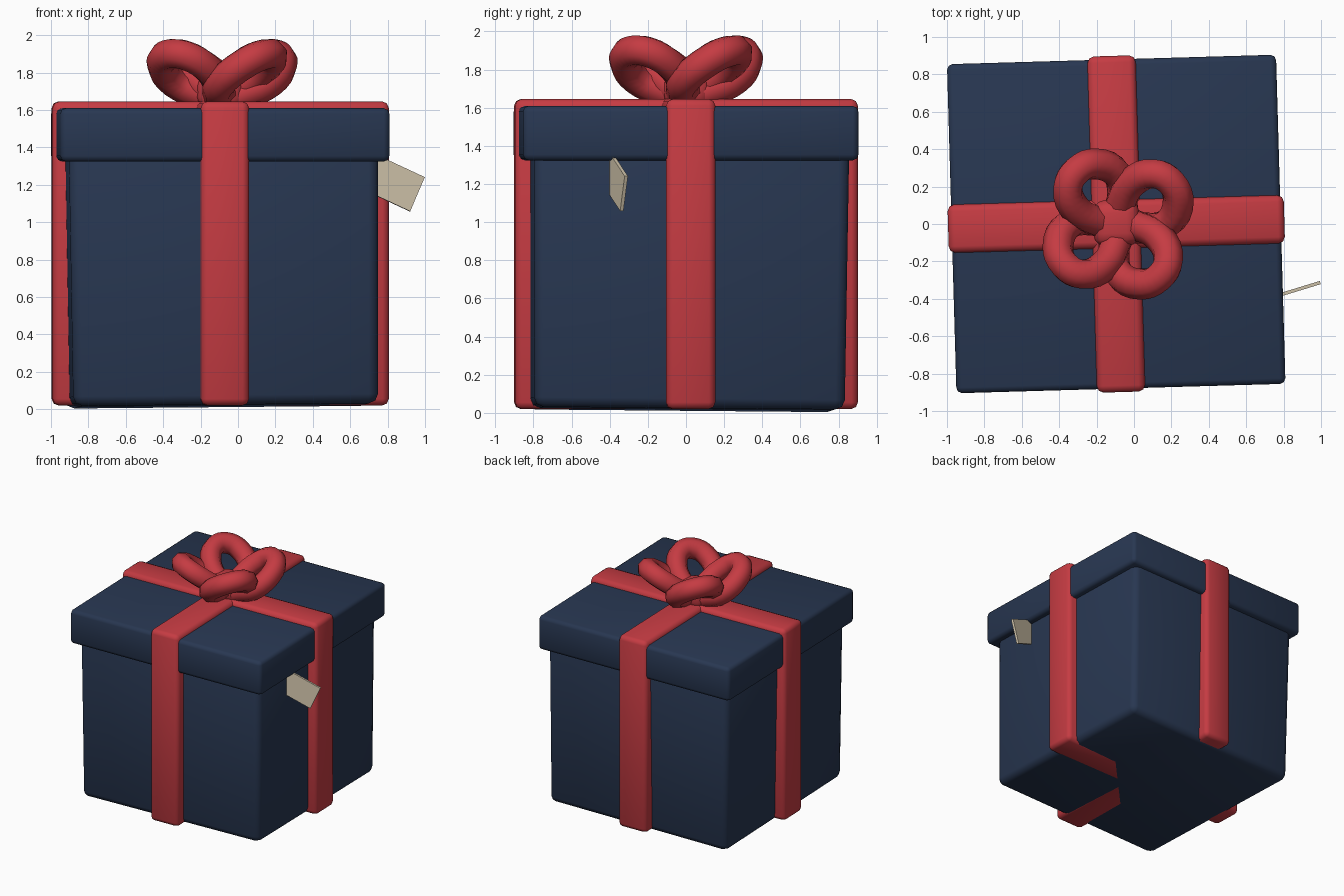
import bpy, bmesh, math
from mathutils import Vector

cube = bpy.data.objects.get("Cube")
if cube:
    bpy.data.objects.remove(cube, do_unlink=True)


def material(name, rgb):
    m = bpy.data.materials.new(name)
    m.use_nodes = True
    color = (*rgb, 1.0)
    m.diffuse_color = color
    m.node_tree.nodes["Principled BSDF"].inputs["Base Color"].default_value = color
    return m


navy = material("navy card", (0.021, 0.038, 0.083))
red = material("red ribbon", (0.56, 0.044, 0.055))
beige = material("beige paper", (0.70, 0.61, 0.45))

CENTER_X = -0.095
TURN = math.radians(1.65)


def finish(obj, mat, angle):
    obj.data.materials.clear()
    obj.data.materials.append(mat)
    for other in bpy.context.selected_objects:
        other.select_set(False)
    obj.select_set(True)
    bpy.context.view_layer.objects.active = obj
    bpy.ops.object.shade_smooth_by_angle(angle=math.radians(angle))


def block(name, size, loc, rot, mat, bevel=0.0, segments=2, taper=1.0):
    """Bevelled box; taper scales its bottom face."""
    bm = bmesh.new()
    bmesh.ops.create_cube(bm, size=1.0)
    for v in bm.verts:
        if v.co.z < 0:
            v.co.x *= taper
            v.co.y *= taper
        v.co = Vector(a * b for a, b in zip(v.co, size))
    if bevel:
        bmesh.ops.bevel(bm, geom=bm.edges[:], offset=bevel, segments=segments,
                        profile=0.5, affect='EDGES')
    mesh = bpy.data.meshes.new(name)
    bm.to_mesh(mesh)
    bm.free()
    obj = bpy.data.objects.new(name, mesh)
    obj.location = loc
    obj.rotation_euler = rot
    bpy.context.collection.objects.link(obj)
    finish(obj, mat, 50)


# Box body, leaning very slightly, and its lid
LEAN = 0.009
block("box_body", (1.655, 1.655, 1.5), (CENTER_X, 0.002, 0.768), (-LEAN, -LEAN, TURN),
      navy, bevel=0.05, taper=0.985)
block("box_lid", (1.76, 1.76, 0.285), (CENTER_X, 0, 1.467), (0, 0, TURN),
      navy, bevel=0.03)

# Two crossing ribbon bands
for name, extra in (("ribbon_across", 0), ("ribbon_front_to_back", math.pi / 2)):
    block(name, (1.798, 0.258, 1.625), (CENTER_X, 0, 0.833), (0, 0, TURN + extra),
          red, bevel=0.035)

# Bow knot
block("bow_knot", (0.25, 0.25, 0.2), (CENTER_X, 0.005, 1.7), (0, 0, TURN),
      red, bevel=0.07, segments=3)

# Bow loops: one tilted, twisted teardrop of tube, repeated around the knot
path = [(0.02, 0.03), (0.08, 0.08), (0.2, 0.13), (0.32, 0.09), (0.36, 0.0),
        (0.33, -0.1), (0.2, -0.16), (0.08, -0.09), (0.02, -0.03)]


def bow_loop(name, angle):
    curve = bpy.data.curves.new(name + "_path", 'CURVE')
    curve.dimensions = '3D'
    curve.bevel_depth = 0.083
    curve.bevel_resolution = 2
    curve.resolution_u = 4
    spline = curve.splines.new('BEZIER')
    spline.bezier_points.add(len(path) - 1)
    spline.use_cyclic_u = True
    for point, (u, v) in zip(spline.bezier_points, path):
        point.co = (u, v, 1.655 + u * 0.67 + v * 0.25)
        point.handle_left_type = point.handle_right_type = 'AUTO'
    temp = bpy.data.objects.new(name + "_temp", curve)
    bpy.context.collection.objects.link(temp)
    bpy.context.view_layer.update()
    graph = bpy.context.evaluated_depsgraph_get()
    mesh = bpy.data.meshes.new_from_object(temp.evaluated_get(graph))
    bpy.data.objects.remove(temp, do_unlink=True)
    obj = bpy.data.objects.new(name, mesh)
    obj.location = (CENTER_X + 0.01, 0, 0)
    obj.rotation_euler = (0, 0, angle)
    bpy.context.collection.objects.link(obj)
    finish(obj, red, 60)


for i, side in enumerate(("back_left", "back_right", "front_right", "front_left")):
    bow_loop("bow_loop_" + side, math.radians(38 + 90 * i))

# Paper tag hanging out from under the lid
block("gift_tag", (0.36, 0.018, 0.2), (0.80, -0.373, 1.223),
      (0, math.radians(24), math.radians(17)), beige)
